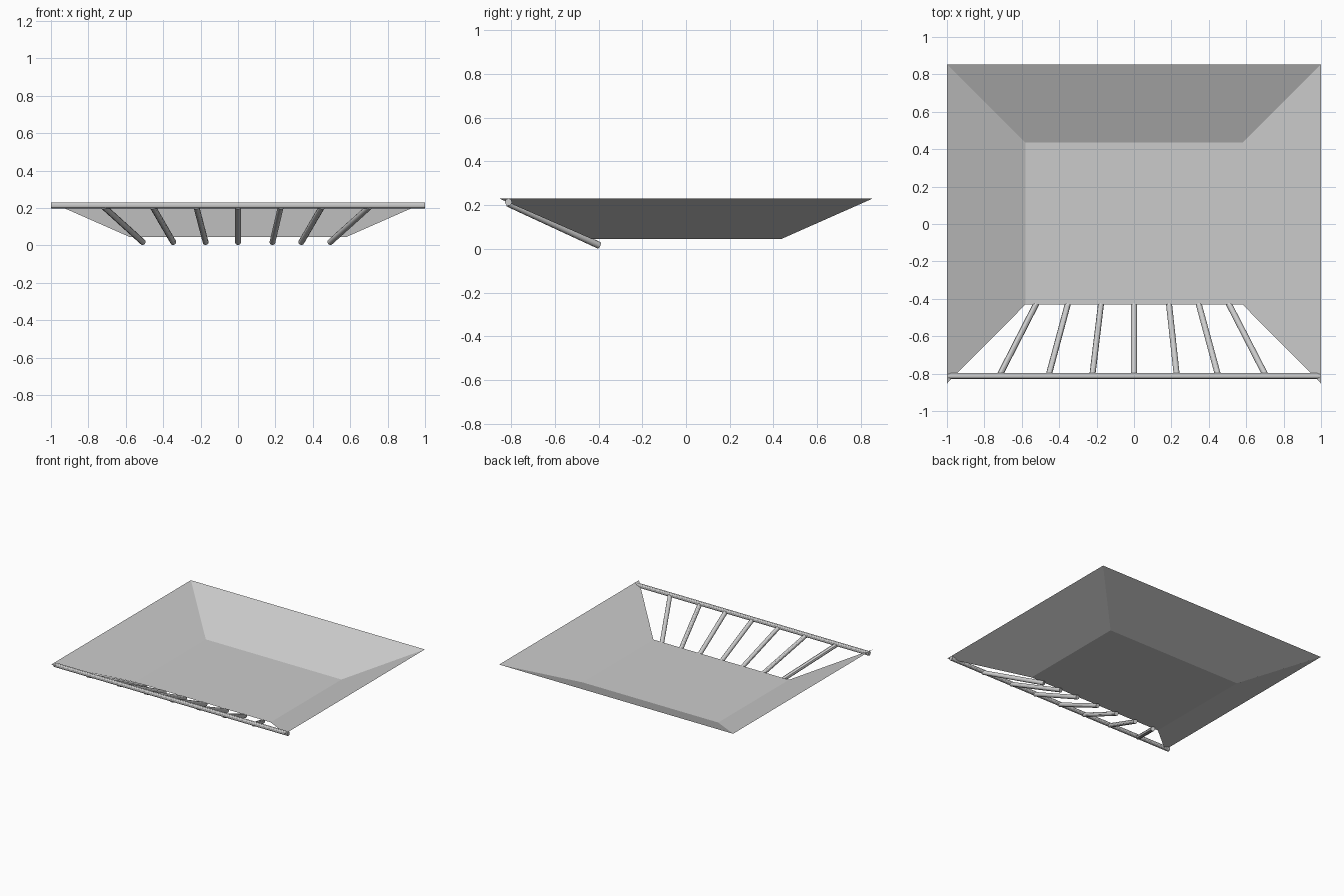
import bpy
from mathutils import Vector

if "Cube" in bpy.data.objects:
    bpy.data.objects.remove(bpy.data.objects["Cube"])


def rod(name, start, end, radius=0.016, sides=12):
    a, b = Vector(start), Vector(end)
    d = b - a
    bpy.ops.mesh.primitive_cylinder_add(vertices=sides, radius=radius, depth=d.length,
                                        location=(a + b) / 2,
                                        rotation=d.to_track_quat('Z', 'Y').to_euler())
    ob = bpy.context.object
    ob.name = name
    bpy.ops.object.shade_smooth_by_angle()
    return ob


# Thin tray: floor, back wall and two sloping side walls, open at the front
floor = [(-0.58, -0.43, 0.045), (0.58, -0.43, 0.045), (0.58, 0.435, 0.045), (-0.58, 0.435, 0.045)]
rim = [(-1, -0.853, 0.23), (1, -0.853, 0.23), (1, 0.853, 0.23), (-1, 0.853, 0.23)]
faces = [(0, 1, 2, 3), (1, 5, 6, 2), (2, 6, 7, 3), (3, 7, 4, 0)]
mesh = bpy.data.meshes.new("tray")
mesh.from_pydata(floor + rim, [], faces)
tray = bpy.data.objects.new("tray", mesh)
bpy.context.collection.objects.link(tray)

# Front rail across the open side
rod("front_rail", (-1, -0.812, 0.214), (1, -0.812, 0.214))

# Fanned bars sloping from the rail down to the floor edge
tops = [-0.72, -0.457, -0.223, 0, 0.229, 0.45, 0.705]
feet = [-0.508, -0.346, -0.173, 0, 0.184, 0.338, 0.492]
for i, (t, f) in enumerate(zip(tops, feet)):
    rod(f"front_bar_{i + 1}", (t, -0.812, 0.208), (f, -0.398, 0.0165))
